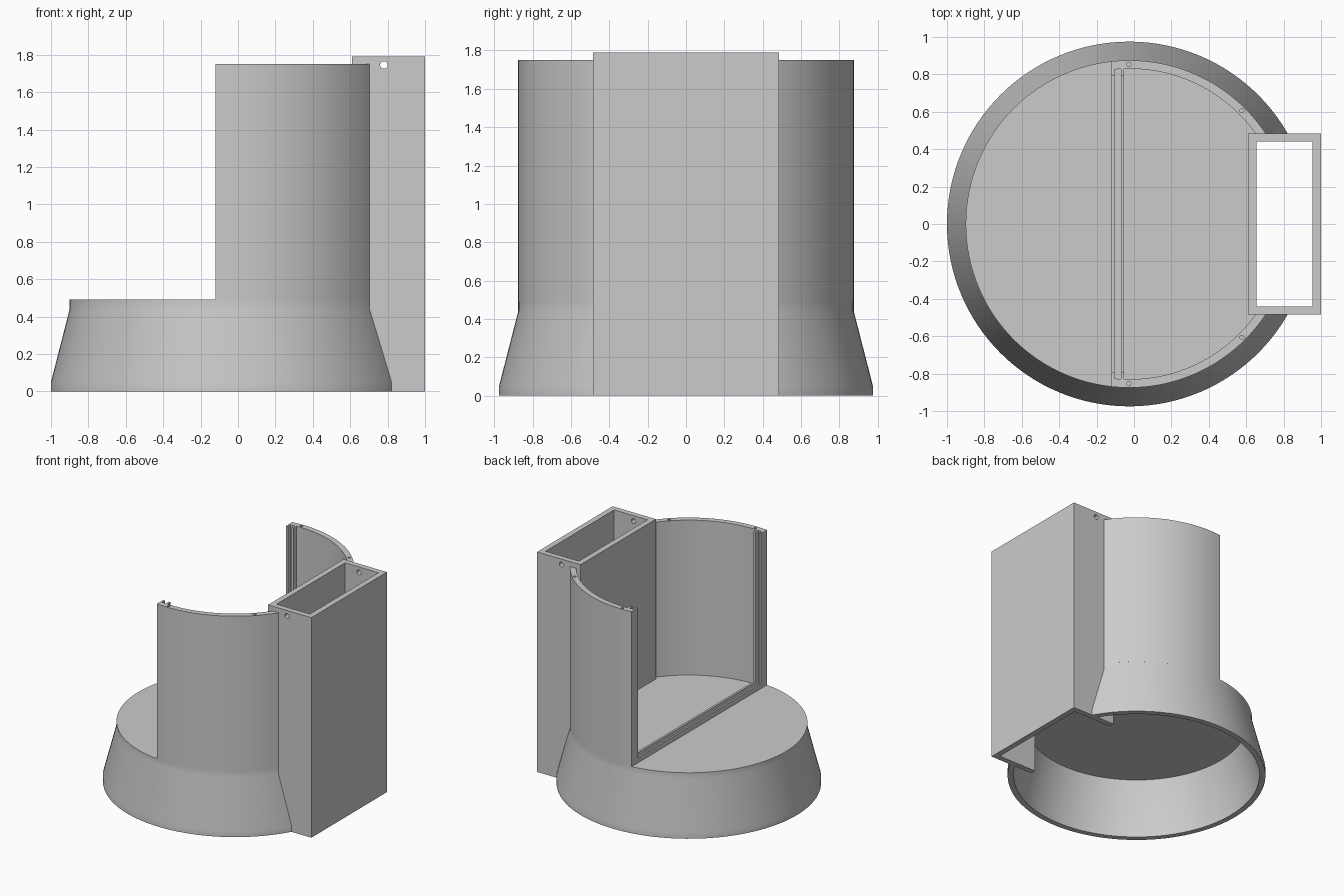
import bpy, bmesh, math

default = bpy.data.objects.get("Cube")
if default:
    bpy.data.objects.remove(default, do_unlink=True)

grey = bpy.data.materials.new("plain grey")
grey.use_nodes = True
colour = (0.6, 0.6, 0.6, 1)
grey.diffuse_color = colour
grey.node_tree.nodes["Principled BSDF"].inputs["Base Color"].default_value = colour

CX = -0.025               # centre of the round body
R_OUT, R_IN = 0.875, 0.83
FLOOR, UNDER, WALL_TOP, BOX_TOP = 0.49, 0.44, 1.75, 1.79
FRONT = -0.12             # open edge of the curved walls


def finish(name, bm):
    bmesh.ops.recalc_face_normals(bm, faces=bm.faces)
    mesh = bpy.data.meshes.new(name)
    bm.to_mesh(mesh)
    bm.free()
    mesh.materials.append(grey)
    obj = bpy.data.objects.new(name, mesh)
    bpy.context.collection.objects.link(obj)
    return obj


def block(name, x0, x1, y0, y1, z0, z1):
    bm = bmesh.new()
    bmesh.ops.create_cube(bm, size=1)
    for v in bm.verts:
        v.co = (x1 if v.co.x > 0 else x0, y1 if v.co.y > 0 else y0, z1 if v.co.z > 0 else z0)
    return finish(name, bm)


def pin(x, y, z, radius, depth, rotation=(0, 0, 0)):
    bpy.ops.mesh.primitive_cylinder_add(vertices=24, radius=radius, depth=depth,
                                        location=(x, y, z), rotation=rotation)
    obj = bpy.context.object
    obj.data.materials.append(grey)
    return obj


def select(obj):
    bpy.ops.object.select_all(action="DESELECT")
    obj.select_set(True)
    bpy.context.view_layer.objects.active = obj


def cut(obj, *cutters):
    for cutter in cutters:
        mod = obj.modifiers.new("cut", "BOOLEAN")
        mod.operation, mod.solver, mod.object = "DIFFERENCE", "EXACT", cutter
        select(obj)
        bpy.ops.object.modifier_apply(modifier=mod.name)
        bpy.data.objects.remove(cutter, do_unlink=True)


def smooth(obj):
    select(obj)
    bpy.ops.object.shade_smooth_by_angle(angle=math.radians(30))


# Flared hollow base with its floor, turned from a profile
profile = [(0, FLOOR), (R_OUT, FLOOR), (R_OUT, UNDER), (0.975, 0.05), (0.975, 0),
           (0.93, 0), (0.93, 0.05), (R_IN, UNDER), (0, UNDER)]
bm = bmesh.new()
verts = [bm.verts.new((r, 0, z)) for r, z in profile]
edges = [bm.edges.new(pair) for pair in zip(verts, verts[1:])]
bmesh.ops.spin(bm, geom=verts + edges, axis=(0, 0, 1), cent=(0, 0, 0),
               angle=math.tau, steps=128)
bmesh.ops.remove_doubles(bm, verts=bm.verts, dist=0.0001)
for v in bm.verts:
    v.co.x += CX
base = finish("flared_base", bm)
cut(base, block("base_cutter", 0.65, 1.2, -0.46, 0.46, -0.1, 1))
smooth(base)

# Rectangular shaft, open at both ends and into the base
shaft = block("rectangular_shaft", 0.61, 1, -0.485, 0.485, 0, BOX_TOP)
cut(shaft,
    block("shaft_cutter", 0.655, 0.955, -0.44, 0.44, -0.1, 2),
    block("opening_cutter", 0.5, 0.7, -0.44, 0.44, -0.1, UNDER + 0.01),
    pin(0.78, 0, 1.745, 0.02, 1.2, (math.pi / 2, 0, 0)))
smooth(shaft)


def arc(radius, steps=40):
    start = math.asin(0.47 / radius)
    end = math.acos((FRONT - CX) / radius)
    angles = [start + (end - start) * i / steps for i in range(steps + 1)]
    return [(CX + radius * math.cos(a), radius * math.sin(a)) for a in angles]


for side, word in ((1, "back"), (-1, "front")):
    # Curved wall with two small holes in its top edge
    bm = bmesh.new()
    outer, inner = arc(R_OUT), arc(R_IN)
    rings = []
    for z in (FLOOR, WALL_TOP):
        rings.append([[bm.verts.new((x, side * y, z)) for x, y in line]
                      for line in (outer, inner)])
    (ob, ib), (ot, it) = rings
    for i in range(len(ob) - 1):
        j = i + 1
        for quad in ((ob[i], ob[j], ot[j], ot[i]), (ib[i], ib[j], it[j], it[i]),
                     (ot[i], ot[j], it[j], it[i]), (ob[i], ob[j], ib[j], ib[i])):
            bm.faces.new(quad)
    for i in (0, -1):
        bm.faces.new((ob[i], ot[i], it[i], ib[i]))
    wall = finish(word + "_curved_wall", bm)
    cut(wall, pin(-0.027, side * 0.854, WALL_TOP, 0.011, 0.12),
        pin(0.577, side * 0.606, WALL_TOP, 0.011, 0.12))
    smooth(wall)

    # Upright guide rails forming a slot
    for label, x0, x1 in (("outer", FRONT, -0.105), ("inner", -0.07, -0.053)):
        y0, y1 = sorted((side * 0.79, side * 0.85))
        block(f"{word}_{label}_rail", x0, x1, y0, y1, FLOOR, WALL_TOP)

# Low rails across the floor, continuing the slot
for label, x0, x1 in (("outer", FRONT, -0.105), ("inner", -0.07, -0.053)):
    block(f"floor_{label}_rail", x0, x1, -0.8, 0.8, FLOOR - 0.01, FLOOR + 0.04)
